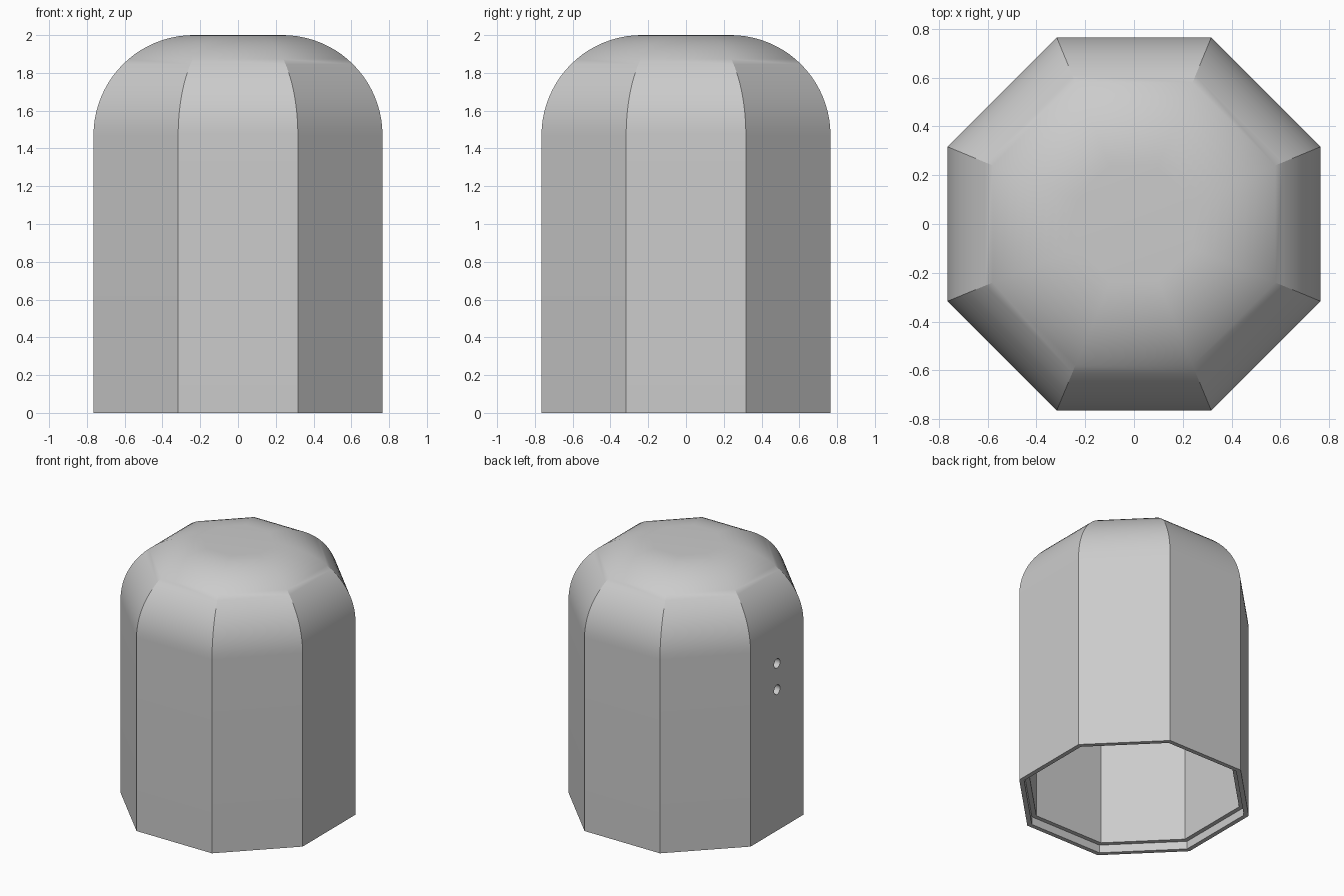
import bpy
import bmesh
from math import sin, cos, pi, radians

cube = bpy.data.objects.get("Cube")
if cube:
    bpy.data.objects.remove(cube, do_unlink=True)

SIDES = 8
APOTHEM, WALL = 0.765, 0.065     # outer half-width and wall thickness
LIP, LIP_HEIGHT = 0.033, 0.06    # stepped recess inside the bottom rim
FLAT, SPRING = 0.235, 1.47       # centre of the shoulder curve
SEGMENTS = 20


def shoulder(radius):
    """Quarter curve from the wall up to the flat top, as (half-width, z)."""
    return [(FLAT + radius * cos(i * pi / 2 / SEGMENTS),
             SPRING + radius * sin(i * pi / 2 / SEGMENTS))
            for i in range(SEGMENTS + 1)]


def ring(bm, apothem, z):
    r = apothem / cos(pi / SIDES)
    return [bm.verts.new((r * cos((i + 0.5) * 2 * pi / SIDES),
                          r * sin((i + 0.5) * 2 * pi / SIDES), z))
            for i in range(SIDES)]


# Grey material
grey = bpy.data.materials.new("plain grey")
grey.use_nodes = True
colour = (0.6, 0.6, 0.6, 1)
grey.diffuse_color = colour
grey.node_tree.nodes["Principled BSDF"].inputs["Base Color"].default_value = colour

# Hollow eight-sided cover: outside, rim, recess and inside in one profile
outer = shoulder(APOTHEM - FLAT)
inner = shoulder(APOTHEM - FLAT - WALL)
profile = outer[::-1] + [
    (APOTHEM, 0), (APOTHEM - LIP, 0),
    (APOTHEM - LIP, LIP_HEIGHT), (APOTHEM - WALL, LIP_HEIGHT)] + inner

bm = bmesh.new()
rings = [ring(bm, a, z) for a, z in profile]
for upper, lower in zip(rings, rings[1:]):
    for i in range(SIDES):
        j = (i + 1) % SIDES
        bm.faces.new((upper[i], lower[i], lower[j], upper[j]))
bm.faces.new(rings[0])
bm.faces.new(rings[-1][::-1])
bmesh.ops.recalc_face_normals(bm, faces=bm.faces)
mesh = bpy.data.meshes.new("cover_shell")
bm.to_mesh(mesh)
bm.free()
mesh.materials.append(grey)
cover = bpy.data.objects.new("cover_shell", mesh)
bpy.context.collection.objects.link(cover)

# Two round holes through one side wall
for z in (1.07, 1.27):
    bpy.ops.mesh.primitive_cylinder_add(
        vertices=24, radius=0.036, depth=0.3,
        location=(-APOTHEM + WALL / 2, 0, z), rotation=(0, pi / 2, 0))
    cutter = bpy.context.object
    cutter.name = "hole_cutter"
    cutter.hide_render = True
    cutter.data.materials.append(grey)
    cut = cover.modifiers.new("hole", 'BOOLEAN')
    cut.operation = 'DIFFERENCE'
    cut.solver = 'EXACT'
    cut.object = cutter
    bpy.context.view_layer.objects.active = cover
    bpy.ops.object.modifier_apply(modifier=cut.name)
    bpy.data.objects.remove(cutter, do_unlink=True)

# Soft shoulders with crisp vertical edges
bpy.ops.object.select_all(action='DESELECT')
cover.select_set(True)
bpy.context.view_layer.objects.active = cover
bpy.ops.object.shade_smooth_by_angle(angle=radians(30))
